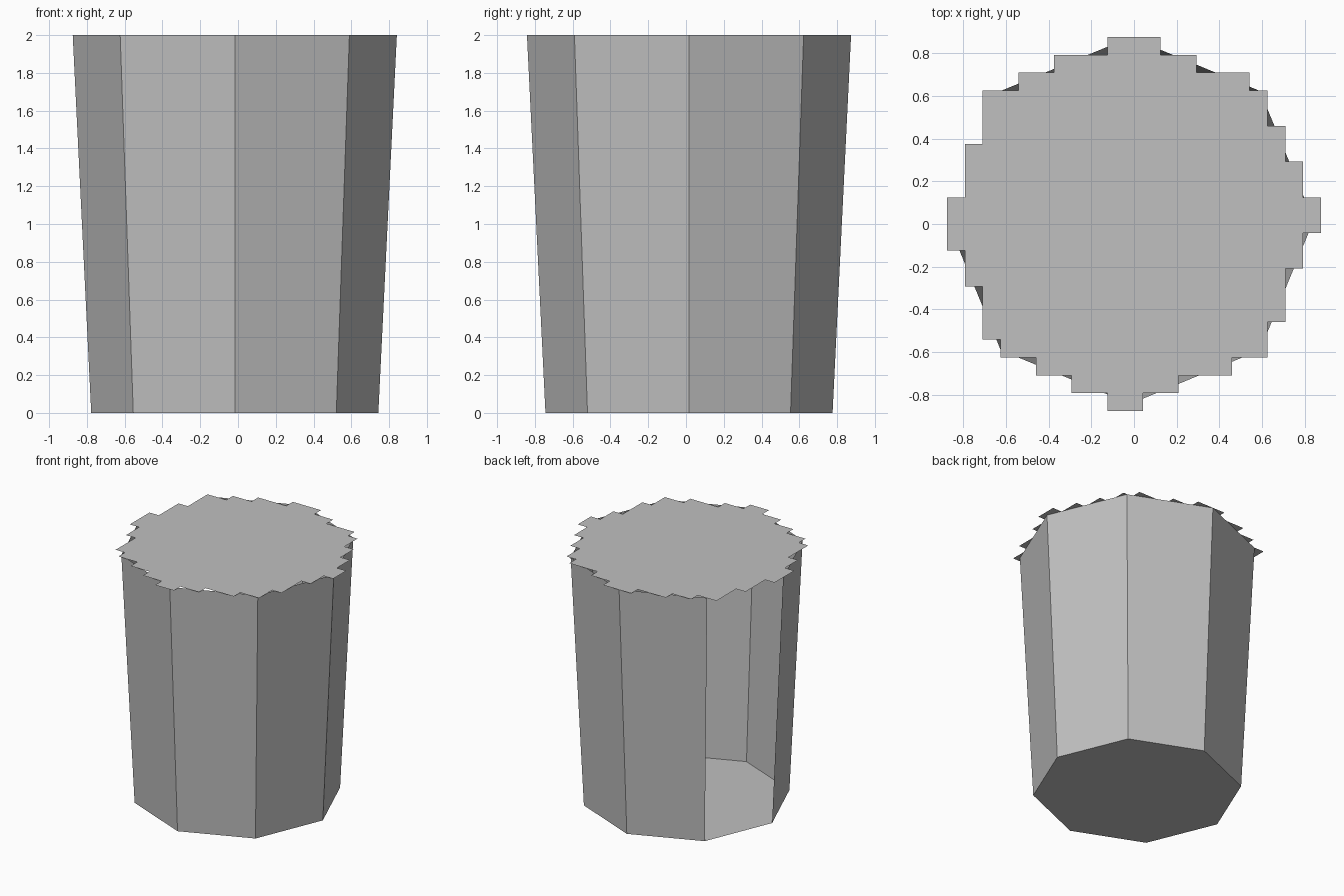
import bpy
import bmesh
from math import cos, sin, tau

cube = bpy.data.objects.get("Cube")
if cube:
    bpy.data.objects.remove(cube, do_unlink=True)

# Single grey material
grey = bpy.data.materials.new("plain_grey")
grey.use_nodes = True
colour = (0.53, 0.53, 0.53, 1)
grey.diffuse_color = colour
grey.node_tree.nodes["Principled BSDF"].inputs["Base Color"].default_value = colour

SIDES = 8
OPEN_SIDE = 3          # panel left out, at the back
HEIGHT = 2
CENTRE = (-0.017, 0.016)
BOTTOM_RADIUS, TOP_RADIUS = 0.76, 0.858


def add_object(name, bm):
    mesh = bpy.data.meshes.new(name)
    bm.to_mesh(mesh)
    bm.free()
    mesh.materials.append(grey)
    obj = bpy.data.objects.new(name, mesh)
    bpy.context.collection.objects.link(obj)
    return obj


def ring(bm, radius, z):
    return [bm.verts.new((CENTRE[0] + radius * cos(tau * i / SIDES),
                          CENTRE[1] + radius * sin(tau * i / SIDES), z))
            for i in range(SIDES)]


# Tapered eight-sided vessel with a floor and one open side
bm = bmesh.new()
lower = ring(bm, BOTTOM_RADIUS, 0)
upper = ring(bm, TOP_RADIUS, HEIGHT)
bm.faces.new(lower[::-1])
for i in range(SIDES):
    if i != OPEN_SIDE:
        j = (i + 1) % SIDES
        bm.faces.new((lower[i], lower[j], upper[j], upper[i]))
add_object("vessel_walls", bm)

# Flat stepped top: how many cells each row reaches left and right, back to front
CELL = 1 / 12
left_reach = [1, 4, 6, 8, 8, 8, 9, 9, 9, 10, 10, 10, 9, 9, 8, 8, 8, 7, 5, 3, 1]
right_reach = [1, 3, 6, 7, 7, 8, 8, 9, 9, 10, 10, 9, 9, 8, 8, 8, 7, 7, 5, 2, 0]
half = len(left_reach) // 2

outline = []
for row, reach in enumerate(left_reach):
    y = half - row
    outline += [(-reach - 0.5, y + 0.5), (-reach - 0.5, y - 0.5)]
for row, reach in reversed(list(enumerate(right_reach))):
    y = half - row
    outline += [(reach + 0.5, y - 0.5), (reach + 0.5, y + 0.5)]
outline = list(dict.fromkeys(outline))

bm = bmesh.new()
bm.faces.new([bm.verts.new((x * CELL, y * CELL, HEIGHT)) for x, y in outline])
add_object("stepped_top_surface", bm)
